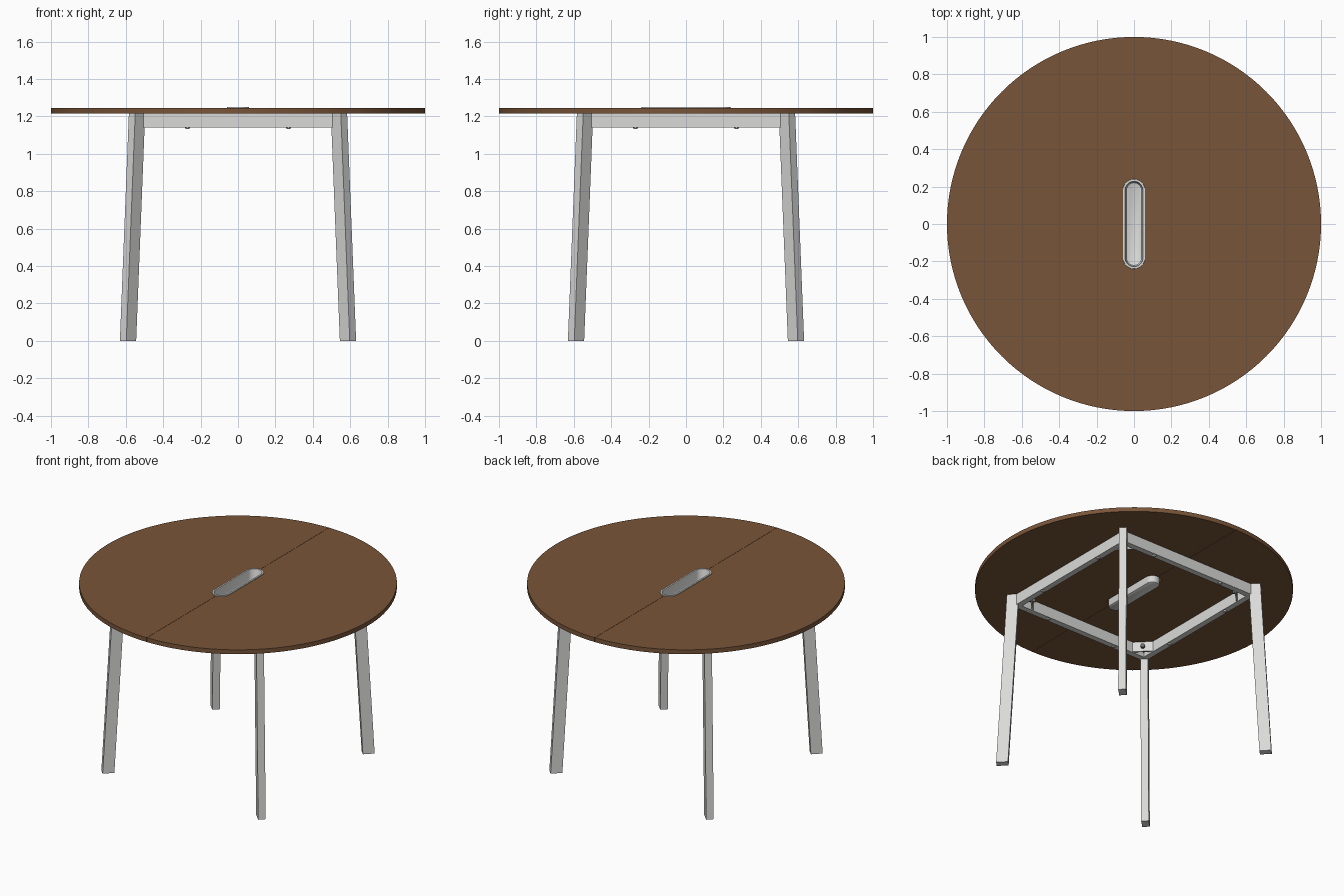
import bpy, bmesh
from math import sin, cos, pi, sqrt
from mathutils import Matrix, Vector

cube = bpy.data.objects.get("Cube")
if cube:
    bpy.data.objects.remove(cube, do_unlink=True)


def material(name, rgb):
    m = bpy.data.materials.new(name)
    m.use_nodes = True
    color = (*rgb, 1)
    m.diffuse_color = color
    m.node_tree.nodes["Principled BSDF"].inputs["Base Color"].default_value = color
    return m


WOOD = material("brown wood", (0.19, 0.09, 0.04))
METAL = material("light grey metal", (0.70, 0.70, 0.69))
BOLT = material("dark grey steel", (0.16, 0.16, 0.16))


def loft(name, rings, mat, cap_start=True, cap_end=True, turn=0.0, smooth=False):
    """Skin a stack of closed rings, optionally capped, turned about z."""
    bm = bmesh.new()
    loops = [[bm.verts.new(p) for p in ring] for ring in rings]
    for a, b in zip(loops, loops[1:]):
        for i in range(len(a)):
            j = (i + 1) % len(a)
            bm.faces.new((a[i], a[j], b[j], b[i]))
    if cap_start:
        bm.faces.new(loops[0][::-1])
    if cap_end:
        bm.faces.new(loops[-1])
    if cap_start and cap_end:
        bmesh.ops.recalc_face_normals(bm, faces=bm.faces)
    bm.transform(Matrix.Rotation(turn, 4, "Z"))
    mesh = bpy.data.meshes.new(name)
    bm.to_mesh(mesh)
    bm.free()
    mesh.materials.append(mat)
    ob = bpy.data.objects.new(name, mesh)
    bpy.context.collection.objects.link(ob)
    if smooth:
        bpy.ops.object.select_all(action="DESELECT")
        ob.select_set(True)
        bpy.context.view_layer.objects.active = ob
        bpy.ops.object.shade_smooth_by_angle(angle=pi / 6)
    return ob


def rect(cx, cy, w, d, z):
    return [(cx + sx * w / 2, cy + sy * d / 2, z)
            for sx, sy in ((-1, -1), (1, -1), (1, 1), (-1, 1))]


def box(name, cx, cy, w, d, z0, z1, mat, turn):
    return loft(name, [rect(cx, cy, w, d, z0), rect(cx, cy, w, d, z1)], mat, turn=turn)


def disc(center, axis, r, n=16):
    """Circle of points around a centre, facing along an axis."""
    rot = Vector(axis).to_track_quat("Z", "Y")
    return [Vector(center) + rot @ Vector((r * cos(2 * pi * i / n), r * sin(2 * pi * i / n), 0))
            for i in range(n)]


# Heights and main sizes
TOP, UNDER, RAIL = 1.245, 1.215, 1.14
SLOT_R, SLOT_L = 0.054, 0.18


def stadium(r, z, n=16):
    """Rounded slot outline running along y."""
    pts = []
    for side, start in ((1, 0), (-1, pi)):
        for i in range(n + 1):
            a = start + pi * i / n
            pts.append((r * cos(a), side * SLOT_L + r * sin(a), z))
    return pts


# Round top in two halves that meet in a fine seam around the slot
def half_outline(z, gap=0.0008, n=64):
    pts = [(max(cos(a), gap), sin(a), z)
           for a in (-pi / 2 + pi * i / n for i in range(n + 1))]
    for side in (1, -1):
        arc = [pi / 2 * i / 12 for i in range(13)]
        for a in (arc[::-1] if side > 0 else arc):
            pts.append((max(SLOT_R * cos(a), gap), side * (SLOT_L + SLOT_R * sin(a)), z))
    return pts


for name, turn in (("left", 0), ("right", pi)):
    loft(f"tabletop_{name}", [half_outline(UNDER), half_outline(TOP)], WOOD,
         turn=turn, smooth=True)

# Thin recessed cable tray with a raised rim
tray = [(0.060, TOP), (0.059, TOP + 0.005), (0.048, TOP + 0.005), (0.046, TOP),
        (0.045, 1.185), (0.041, 1.176), (0.034, 1.172)]
loft("cable_tray", [stadium(r, z) for r, z in tray], METAL, cap_start=False, smooth=True)

# Underframe, repeated at each side and corner
SIDES = ("front", "left", "back", "right")
CORNERS = ("back_left", "back_right", "front_right", "front_left")
for k in range(4):
    turn = k * pi / 2
    box(f"{SIDES[k]}_rail", 0, -0.52, 1.07, 0.04, RAIL, UNDER, METAL, turn)
    for x in (-0.27, 0.27):
        loft(f"{SIDES[k]}_rail_screw",
             [disc((x, -0.52, RAIL - 0.006), (0, 0, 1), 0.010),
              disc((x, -0.52, RAIL), (0, 0, 1), 0.014)], METAL, turn=turn, smooth=True)

    # Splayed leg, built along +x and turned onto the diagonal
    corner = turn + pi / 4
    loft(f"{CORNERS[k]}_leg", [rect(0.588 * sqrt(2), 0, 0.075, 0.048, 0),
                               rect(0.540 * sqrt(2), 0, 0.075, 0.048, UNDER)],
         METAL, turn=corner)

    # Corner plate and bolt
    box(f"{CORNERS[k]}_plate", 0.645, 0, 0.010, 0.13, RAIL + 0.004, UNDER - 0.003, METAL, corner)
    z = (RAIL + UNDER) / 2
    loft(f"{CORNERS[k]}_bolt_head", [disc((0.622, 0, z), (1, 0, 0), 0.015, 6),
                                     disc((0.642, 0, z), (1, 0, 0), 0.015, 6)],
         BOLT, turn=corner)
    loft(f"{CORNERS[k]}_bolt_shaft", [disc((0.640, 0, z), (1, 0, 0), 0.008),
                                      disc((0.740, 0, z), (1, 0, 0), 0.008)],
         BOLT, turn=corner, smooth=True)
